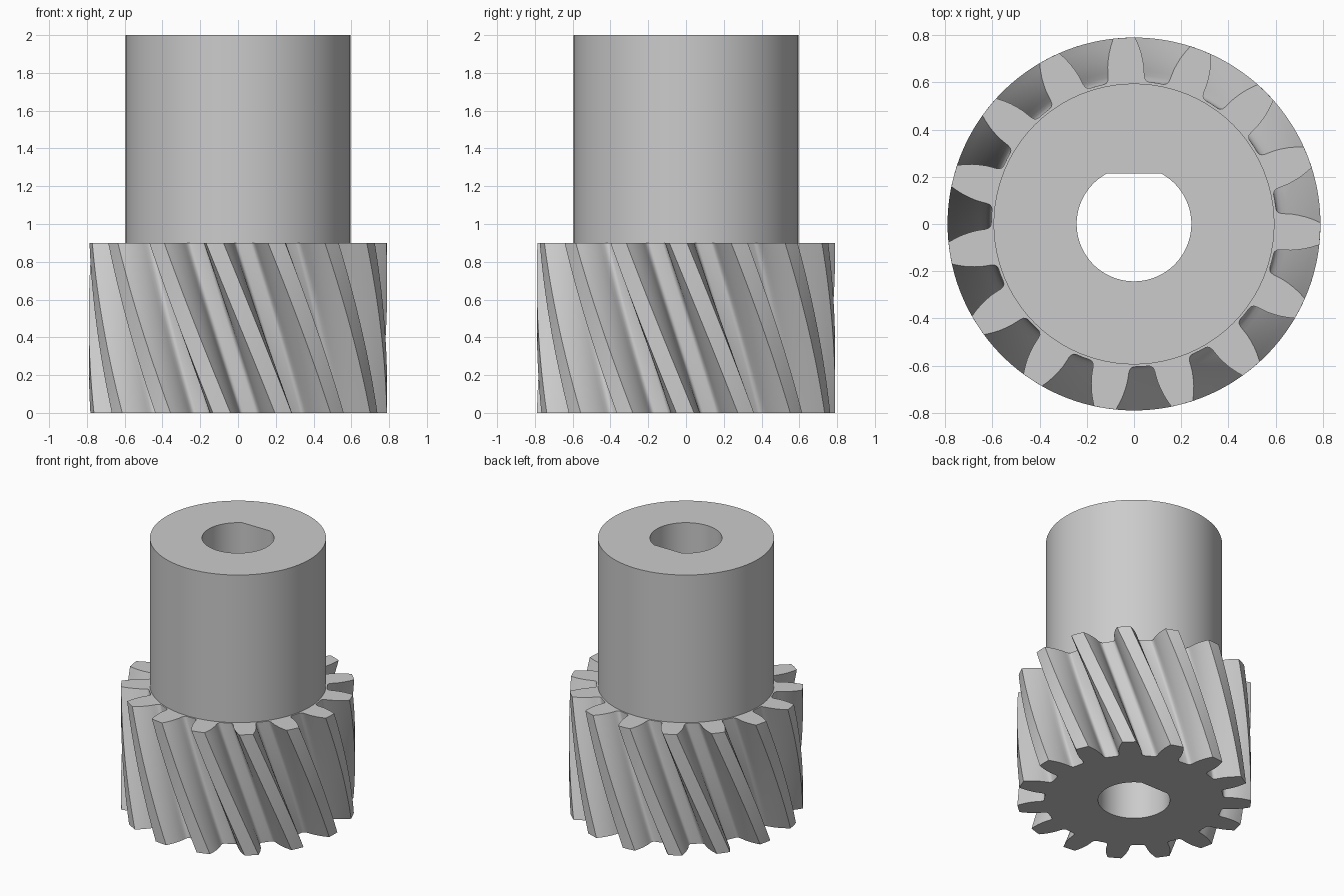
import bpy, bmesh, math

if "Cube" in bpy.data.objects:
    bpy.data.objects.remove(bpy.data.objects["Cube"])

TEETH, TOP, TWIST = 15, 0.90, math.radians(26.7)
steel = bpy.data.materials.new("steel grey")
steel.diffuse_color = (0.6, 0.6, 0.6, 1)
steel.use_nodes = True
steel.node_tree.nodes["Principled BSDF"].inputs["Base Color"].default_value = steel.diffuse_color


def polar(r, a):
    return (r * math.cos(a), r * math.sin(a))


def circle(r, n=96):
    return [polar(r, 2 * math.pi * i / n) for i in range(n)]


def extrude(name, outline, z0, z1, layers=1, twist=0.0):
    """Sweep a closed outline from z0 to z1; it is turned by twist at the bottom."""
    bm = bmesh.new()
    rings = []
    for k in range(layers + 1):
        t = k / layers
        c, s = math.cos(twist * (1 - t)), math.sin(twist * (1 - t))
        z = z0 + (z1 - z0) * t
        rings.append([bm.verts.new((x * c - y * s, x * s + y * c, z)) for x, y in outline])
    n = len(outline)
    for lo, hi in zip(rings, rings[1:]):
        for i in range(n):
            j = (i + 1) % n
            bm.faces.new((lo[i], lo[j], hi[j], hi[i]))
    bm.faces.new(rings[0][::-1])
    bm.faces.new(rings[-1])
    mesh = bpy.data.meshes.new(name)
    bm.to_mesh(mesh)
    bm.free()
    mesh.materials.append(steel)
    obj = bpy.data.objects.new(name, mesh)
    bpy.context.collection.objects.link(obj)
    return obj


# half tooth: radius and half angle in degrees, root to tip
HALF = [(0.605, 9.0), (0.608, 8.1), (0.616, 7.4), (0.63, 7.0), (0.65, 6.8),
        (0.675, 6.5), (0.70, 6.0), (0.73, 5.3), (0.76, 4.4), (0.79, 3.4)]
tooth = [(r, -a) for r, a in HALF] + [(0.79, 0)] + [(r, a) for r, a in HALF[::-1]] + [(0.605, 12)]
gear_outline = [polar(r, math.radians(21 + 360 / TEETH * i + a))
                for i in range(TEETH) for r, a in tooth]

# main parts
gear = extrude("helical_gear", gear_outline, 0, TOP, 20, TWIST)
hub = extrude("hub", circle(0.595), TOP, 2.0)

# D-shaped bore cutter: a circle with a flat on the back side
R, FLAT = 0.243, 0.215
a0 = math.asin(FLAT / R)
span = 2 * math.pi - (math.pi - 2 * a0)
bore = [polar(R, math.pi - a0 + span * i / 72) for i in range(73)]
cutter = extrude("bore_cutter", bore, -0.5, 2.5)
cutter.hide_render = True

# cut the bore, then smooth the curved sides
for obj in (gear, hub):
    mod = obj.modifiers.new("bore", 'BOOLEAN')
    mod.operation, mod.solver, mod.object = 'DIFFERENCE', 'EXACT', cutter
    bpy.ops.object.select_all(action='DESELECT')
    obj.select_set(True)
    bpy.context.view_layer.objects.active = obj
    bpy.ops.object.modifier_apply(modifier=mod.name)
    bpy.ops.object.shade_smooth_by_angle(angle=math.radians(30))
bpy.data.objects.remove(cutter)
